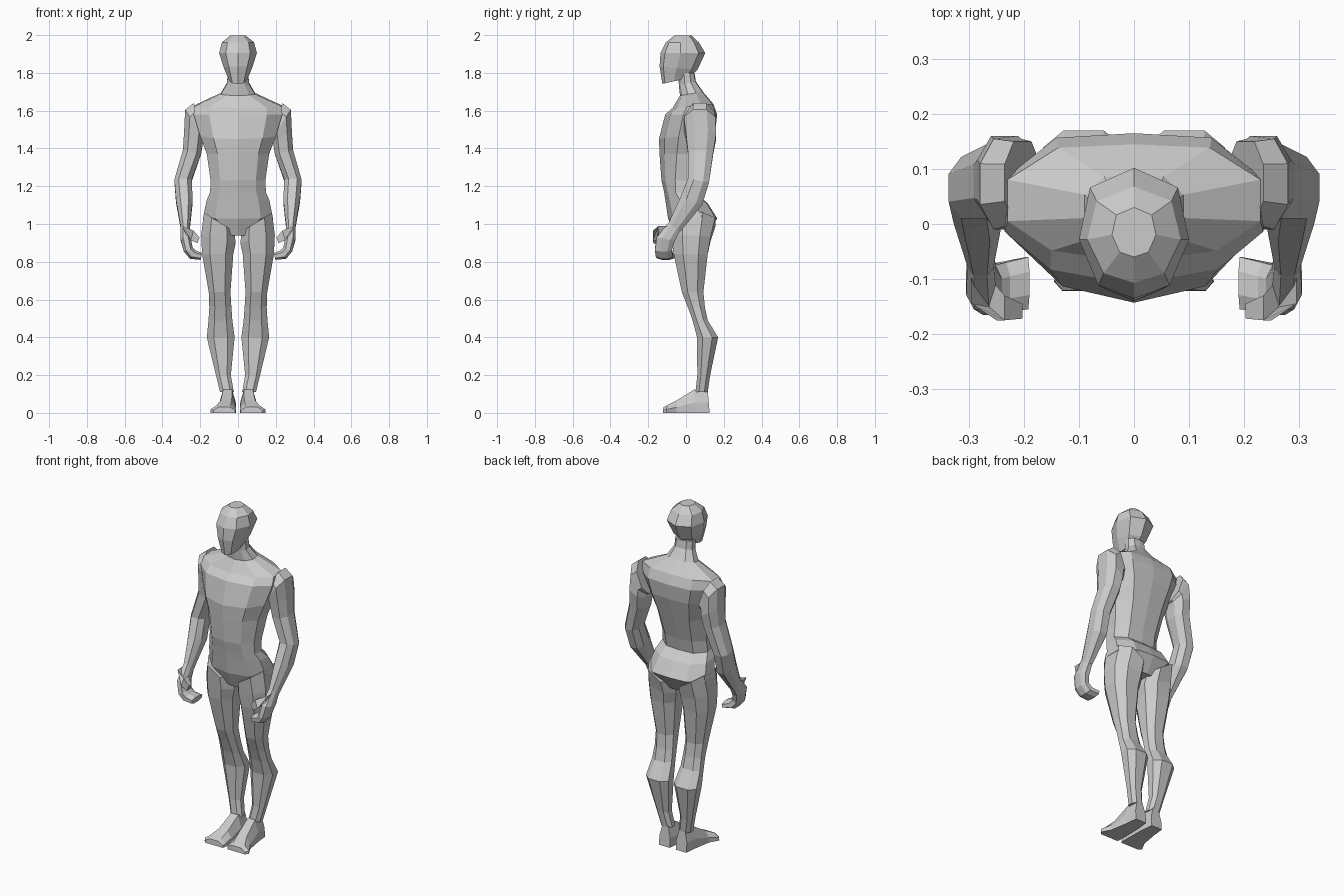
import bpy, bmesh

# Cross-section templates in a -1..1 square (x: inner to outer, y: front to back)
OCT = [(-.5, -1), (.5, -1), (1, -.45), (1, .45), (.5, 1), (-.5, 1), (-1, .45), (-1, -.45)]
HEX = [(-.25, -1), (.7, -.8), (1, .2), (.3, 1), (-.7, .75), (-1, -.2)]
BOX = [(-1, -1), (1, -1), (1, 1), (-1, 1)]
SOLE = [(-1, -1), (1, -1), (1, -.1), (.55, 1), (-.55, 1), (-1, -.1)]


def symmetric(half):
    """Close a half outline running from front centre to back centre."""
    return half + [(-x, y) for x, y in reversed(half[1:-1])]


TRUNK = symmetric([(0, -1), (.65, -.8), (1, -.3), (1, .4), (.6, .94), (0, 1)])
SKULL = symmetric([(0, -1), (.65, -.8), (1, -.1), (.8, .7), (0, 1)])


def loft(name, outline, rings, mirror=False):
    """Skin rings of (x_in, x_out, y_front, y_back, z, z tilt in x, z tilt in y)."""
    bm = bmesh.new()
    loops = []
    for xi, xo, yf, yb, z, *tilt in rings:
        tx, ty = (tilt + [0, 0])[:2]
        loops.append([bm.verts.new(((xi + xo) / 2 + u * (xo - xi) / 2,
                                    (yf + yb) / 2 + v * (yb - yf) / 2,
                                    z + u * tx + v * ty)) for u, v in outline])
    n = len(outline)
    for a, b in zip(loops, loops[1:]):
        for i in range(n):
            j = (i + 1) % n
            bm.faces.new((a[i], a[j], b[j], b[i]))
    bm.faces.new(loops[0])
    bm.faces.new(loops[-1])
    bmesh.ops.recalc_face_normals(bm, faces=bm.faces[:])
    me = bpy.data.meshes.new(name)
    bm.to_mesh(me)
    bm.free()
    ob = bpy.data.objects.new(name, me)
    bpy.context.collection.objects.link(ob)
    if mirror:
        ob.modifiers.new("Mirror", 'MIRROR').use_mirror_merge = False
    return ob


def centred(rows):
    """Rows of (half width, y_front, y_back, z, z tilt in y)."""
    return [(-w, w, f, b, z, 0, t) for w, f, b, z, t in rows]


# Head, chin to crown
loft("head", SKULL, centred([
    (.045, -.125, .01, 1.757, .015),
    (.075, -.14, .06, 1.825, -.01),
    (.1, -.135, .102, 1.905, 0),
    (.085, -.107, .068, 1.962, 0),
    (.04, -.06, .03, 1.998, 0)]))

# Neck, chest, waist and pelvis
loft("torso", TRUNK, centred([
    (.055, -.04, .045, 1.8, 0),
    (.058, -.038, .052, 1.745, .01),
    (.09, -.032, .09, 1.69, .01),
    (.23, -.07, .145, 1.625, .01),
    (.235, -.11, .165, 1.58, 0),
    (.2, -.143, .155, 1.47, .02),
    (.165, -.14, .12, 1.37, 0),
    (.145, -.13, .078, 1.23, 0),
    (.148, -.117, .062, 1.165, -.01),
    (.167, -.11, .115, 1.12, -.01),
    (.185, -.095, .165, 1.03, 0),
    (.07, -.06, .11, .94, 0)]))

# Legs
loft("legs", OCT, [
    (.02, .18, -.085, .155, 1.01, .05),
    (.012, .195, -.075, .13, .92, .02),
    (.025, .19, -.065, .115, .84),
    (.04, .155, -.022, .092, .64),
    (.035, .152, .01, .1, .56),
    (.03, .156, .035, .115, .49),
    (.018, .165, .058, .17, .4),
    (.038, .117, .06, .128, .2),
    (.022, .095, .05, .115, .11)], True)

# Feet, heel to toe
loft("feet", SOLE, [
    (.02, .09, .125, .115, .06, 0, .06),
    (.012, .098, .05, .045, .062, 0, .062),
    (.01, .115, -.05, -.05, .033, 0, .033),
    (.01, .145, -.105, -.1, .02, 0, .02),
    (.015, .13, -.122, -.12, .015, 0, .015)], True)

# Arms, shoulder to wrist
loft("arms", OCT, [
    (.17, .235, 0, .15, 1.55, .09),
    (.18, .28, -.01, .155, 1.53, .075),
    (.185, .285, 0, .16, 1.465, .03),
    (.195, .292, .01, .145, 1.38, .01),
    (.245, .337, .01, .122, 1.23, 0, -.01),
    (.24, .328, -.03, .085, 1.12, 0, -.02),
    (.255, .303, -.095, -.03, .98, 0, -.02)], True)

# Hands with curled fingers
loft("hands", OCT, [
    (.255, .303, -.095, -.03, .985, 0, -.02),
    (.25, .305, -.155, -.06, .92, 0, -.01),
    (.24, .287, -.165, -.075, .865, -.01),
    (.225, .255, -.16, -.07, .838, -.022),
    (.19, .198, -.155, -.06, .828, -.018)], True)

# Thumbs
loft("thumbs", BOX, [
    (.27, .295, -.145, -.09, .96, .03),
    (.235, .25, -.175, -.13, .94, -.025),
    (.203, .215, -.172, -.145, .913, -.015)], True)
